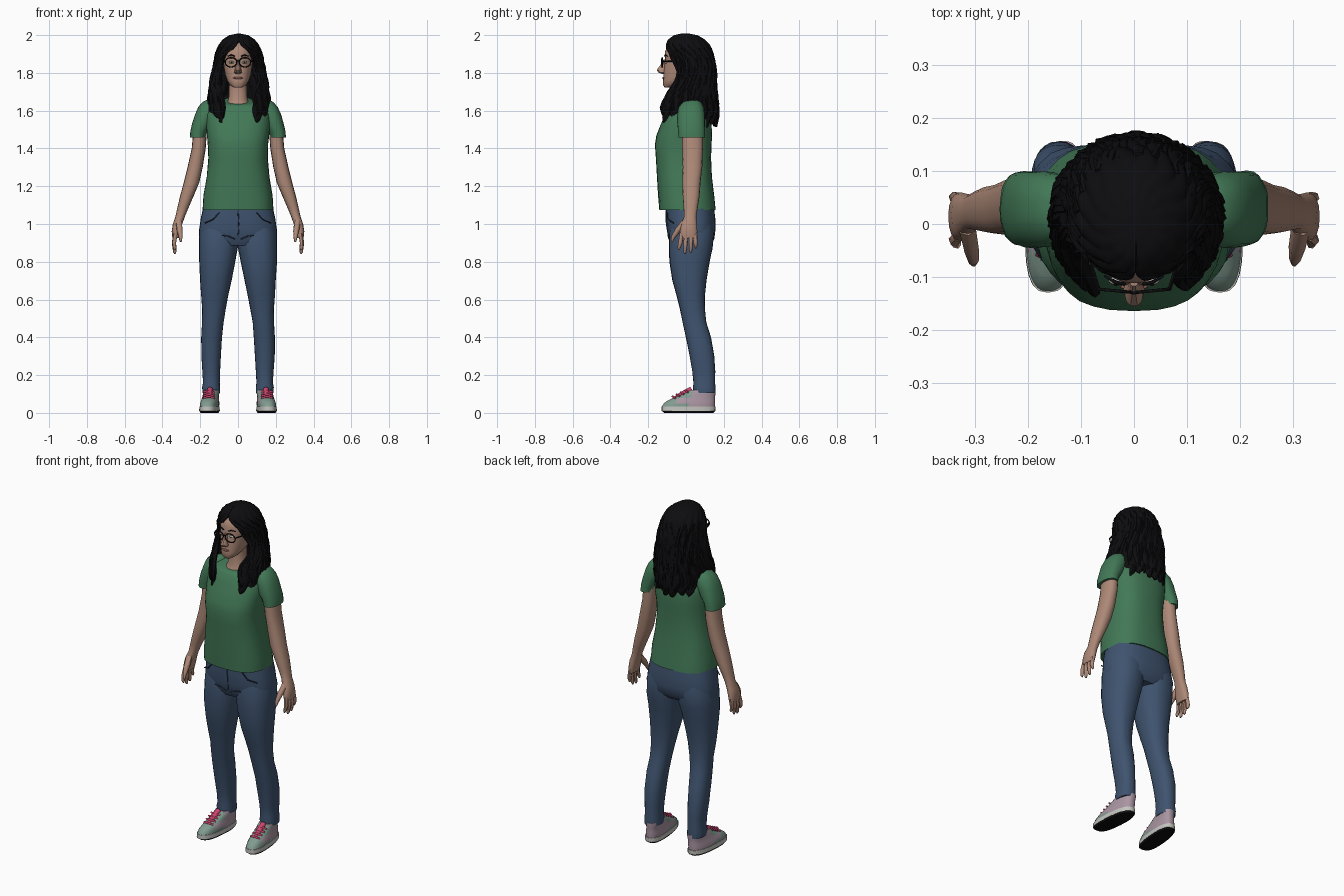
import bpy, bmesh, math, random
from mathutils import Vector

random.seed(4)


def colour(name, r, g, b):
    m = bpy.data.materials.new(name)
    m.diffuse_color = (r, g, b, 1)
    return m


SKIN = colour("skin", .42, .25, .185)
HAIR = colour("black", .004, .004, .005)
SHIRT = colour("green_cloth", .055, .19, .095)
DENIM = colour("denim", .05, .088, .16)
SEAM = colour("dark_denim", .025, .045, .085)
SAGE = colour("sage", .22, .33, .28)
MAUVE = colour("mauve", .40, .30, .36)
PINK = colour("pink", .62, .06, .16)
SOLE = colour("off_white", .55, .55, .52)
LIPS = colour("lips", .28, .11, .10)


def finish(name, bm, mats, rule=None, angle=40):
    """Turn a bmesh into a named object and colour its faces by a rule."""
    bmesh.ops.recalc_face_normals(bm, faces=bm.faces)
    for f in bm.faces:
        f.smooth = True
        if rule:
            f.material_index = rule(f.calc_center_median())
    me = bpy.data.meshes.new(name)
    bm.to_mesh(me)
    bm.free()
    me.set_sharp_from_angle(angle=math.radians(angle))
    for m in mats:
        me.materials.append(m)
    ob = bpy.data.objects.new(name, me)
    bpy.context.collection.objects.link(ob)
    return ob


def loft(name, rows, mats, n=24, p=2.3, side=1, rule=None, shear=0, wob=0):
    """Stack of rounded rings; row = z, centre x, half width, front y, back y, [tilt]."""
    bm, rings = bmesh.new(), []
    for row in rows:
        z, cx, rx, y0, y1 = row[:5]
        tilt = row[5] if len(row) > 5 else 0
        ring = []
        for i in range(n):
            a = 2 * math.pi * i / n
            c, s = math.cos(a), math.sin(a)
            u = math.copysign(abs(c) ** (2 / p), c)
            v = math.copysign(abs(s) ** (2 / p), s)
            k = 1 + random.uniform(-wob, wob)
            y = (y0 + y1) / 2 + v * k * (y1 - y0) / 2
            x = cx + u * k * rx + shear * (.05 - y)
            ring.append(bm.verts.new((side * x, y, z + tilt * v)))
        rings.append(ring)
    for a, b in zip(rings, rings[1:]):
        for i in range(n):
            j = (i + 1) % n
            bm.faces.new((a[i], a[j], b[j], b[i]))
    bm.faces.new(rings[0])
    bm.faces.new(rings[-1])
    return finish(name, bm, mats, rule)


def tube(name, pts, radii, mat, n=6):
    """Tapered tube along a path."""
    bm, rings = bmesh.new(), []
    pts = [Vector(q) for q in pts]
    for i, q in enumerate(pts):
        d = (pts[min(i + 1, len(pts) - 1)] - pts[max(i - 1, 0)]).normalized()
        e = d.cross(Vector((.2, 1, .1)) if abs(d.y) < .8 else Vector((1, 0, 0))).normalized()
        f = d.cross(e)
        rings.append([bm.verts.new(q + radii[i] * (e * math.cos(t) + f * math.sin(t)))
                      for t in (2 * math.pi * k / n for k in range(n))])
    for a, b in zip(rings, rings[1:]):
        for i in range(n):
            j = (i + 1) % n
            bm.faces.new((a[i], a[j], b[j], b[i]))
    bm.faces.new(rings[0])
    bm.faces.new(rings[-1])
    return finish(name, bm, [mat], angle=60)


def blob(name, loc, size, mat):
    bm = bmesh.new()
    bmesh.ops.create_uvsphere(bm, u_segments=12, v_segments=8, radius=1)
    for v in bm.verts:
        v.co = Vector([v.co[i] * size[i] + loc[i] for i in range(3)])
    return finish(name, bm, [mat], angle=60)


# Head and neck
loft("head", [(1.722, 0, .022, -.112, -.07), (1.735, 0, .042, -.121, -.03), (1.76, 0, .058, -.121, .04),
              (1.79, 0, .068, -.119, .08), (1.83, 0, .075, -.116, .095), (1.87, 0, .079, -.11, .1),
              (1.91, 0, .079, -.112, .1), (1.94, 0, .07, -.098, .09), (1.965, 0, .05, -.07, .07),
              (1.98, 0, .02, -.03, .03)], [SKIN], n=28)
loft("neck", [(1.59, 0, .078, -.092, .06), (1.63, 0, .066, -.074, .055, .012), (1.66, 0, .05, -.054, .05),
              (1.75, 0, .046, -.062, .05)], [SKIN])
loft("nose", [(1.795, 0, .012, -.13, -.1), (1.803, 0, .02, -.148, -.1), (1.815, 0, .018, -.156, -.1),
              (1.84, 0, .011, -.138, -.1), (1.87, 0, .008, -.118, -.1)], [SKIN], n=10)
blob("mouth", (0, -.119, 1.773), (.027, .006, .006), LIPS)

# Eyes, brows and glasses
for s in (1, -1):
    blob("eye", (s * .034, -.107, 1.856), (.014, .008, .007), SOLE)
    blob("pupil", (s * .034, -.113, 1.856), (.005, .004, .005), HAIR)
    tube("brow", [(s * .016, -.114, 1.888), (s * .035, -.11, 1.895), (s * .056, -.098, 1.888)],
         [.003, .004, .002], HAIR)
    ring = [(s * .037 + .031 * math.cos(t), -.126 + .003 * math.cos(t) * s, 1.856 + .025 * math.sin(t))
            for t in (2 * math.pi * k / 18 for k in range(19))]
    tube("glasses_rim", ring, [.0032] * 19, HAIR)
    tube("glasses_temple", [(s * .067, -.124, 1.862), (s * .08, -.08, 1.862), (s * .082, .01, 1.86)],
         [.004] * 3, HAIR)
tube("glasses_bridge", [(-.008, -.128, 1.862), (0, -.131, 1.865), (.008, -.128, 1.862)], [.003] * 3, HAIR)

# Hair outline: z, half width, front y, back y, opening angle
OUTLINE = [(1.998, .012, -.03, .02, 180), (1.99, .05, -.065, .06, 180), (1.97, .08, -.09, .095, 180),
           (1.945, .1, -.1, .12, 172), (1.9, .117, -.1, .138, 145), (1.85, .125, -.09, .147, 132),
           (1.8, .133, -.085, .151, 128), (1.74, .145, -.095, .155, 134), (1.68, .155, -.125, .158, 144),
           (1.62, .157, -.145, .165, 147), (1.57, .15, -.15, .165, 145), (1.535, .14, -.145, .155, 142)]


def hair_point(t, k, out=0.0):
    """Point on the hair at t down its length and k (-1..1) around it."""
    t = min(max(t, 0), 1) * (len(OUTLINE) - 1)
    i = min(int(t), len(OUTLINE) - 2)
    z, rx, y0, y1, amax = [a + (b - a) * (t - i) for a, b in zip(OUTLINE[i], OUTLINE[i + 1])]
    a = math.radians(amax) * k
    return Vector((math.sin(a) * (rx + out) + .004, (y0 + y1) / 2 + math.cos(a) * ((y1 - y0) / 2 + out), z))


# Hair mass with wavy ripples and a ragged lower edge
bm = bmesh.new()
NR, NC = 34, 121
grid = []
for r in range(NR):
    t = r / (NR - 1)
    row = []
    for c in range(NC):
        k = 2 * c / (NC - 1) - 1
        q = hair_point(t, k, -.004 + .006 * min(1, 2 * t) * math.sin(k * 48 + 2.2 * math.sin(t * 17)))
        q.z -= (.03 * math.sin(k * 31) * math.sin(k * 13)) * max(0, t - .8) * 5
        row.append(bm.verts.new(q))
    grid.append(row)
for a, b in zip(grid, grid[1:]):
    for c in range(NC - 1):
        bm.faces.new((a[c], a[c + 1], b[c + 1], b[c]))
bm.faces.new(grid[0])
hair = finish("hair_mass", bm, [HAIR])
shell = hair.modifiers.new("thickness", "SOLIDIFY")
shell.thickness = .02
shell.offset = 0

# Loose wavy locks over the mass
for i in range(46):
    k = -1 + 2 * i / 45
    ph, amp = random.uniform(0, 6.3), random.uniform(.012, .03)
    end = random.uniform(.92, 1)
    path, rad = [], []
    for j in range(15):
        t = .3 + (end - .3) * j / 14
        path.append(hair_point(t, k + amp * math.sin(t * 22 + ph), .004 * math.sin(t * 26 + ph)))
        rad.append(.003 + .010 * math.sin(math.pi * min(1, .08 + .88 * j / 14)) ** .6)
    tube("hair_lock", path, rad, HAIR, 5)

# Shirt body
loft("shirt_body", [(1.075, 0, .188, -.142, .157), (1.15, 0, .183, -.147, .15), (1.25, 0, .166, -.153, .137),
                    (1.35, 0, .157, -.16, .134), (1.42, 0, .16, -.165, .135), (1.47, 0, .165, -.156, .137),
                    (1.53, 0, .17, -.132, .135), (1.58, 0, .17, -.112, .128), (1.62, 0, .15, -.094, .11),
                    (1.643, 0, .11, -.084, .085, .012), (1.652, 0, .072, -.078, .062, .02)],
     [SHIRT], n=32, p=2.6, wob=.008)

for s in (1, -1):
    # Sleeve, arm and hand
    loft("sleeve", [(1.458, .213, .041, -.04, .1, 0), (1.49, .208, .044, -.042, .1), (1.53, .19, .053, -.045, .1),
                    (1.58, .17, .058, -.045, .1), (1.62, .15, .06, -.038, .093), (1.645, .14, .048, -.02, .08),
                    (1.66, .135, .026, .0, .06)], [SHIRT], side=s, wob=.02)
    loft("arm", [(1.5, .2, .036, -.02, .09), (1.4, .208, .037, -.02, .09), (1.3, .227, .04, -.017, .086),
                 (1.22, .246, .041, -.02, .077), (1.15, .27, .036, -.017, .072), (1.09, .29, .03, -.013, .063),
                 (1.04, .306, .025, -.01, .055), (1.0, .32, .025, -.025, .058), (.96, .328, .023, -.032, .06),
                 (.925, .331, .016, -.03, .058)], [SKIN], n=16, side=s)
    for y, tip, z in ((-.022, -.038, .862), (.002, -.006, .842), (.026, .025, .848), (.048, .052, .872)):
        tube("finger", [(s * .331, y, .95), (s * .339, (y + tip) / 2, .9), (s * .335, tip, z + .01), (s * .333, tip, z)],
             [.012, .0115, .009, .004], SKIN)
    tube("thumb", [(s * .315, -.008, 1.01), (s * .308, -.045, .965), (s * .304, -.068, .93), (s * .303, -.076, .905)],
         [.018, .016, .011, .005], SKIN)

    # Trouser leg
    leg = [(.105, .095, .187, .04, .155), (.135, .094, .19, .037, .156), (.16, .097, .185, .04, .154),
           (.22, .095, .188, .034, .155), (.3, .09, .194, .02, .15), (.4, .084, .195, .0, .132),
           (.48, .077, .19, -.018, .108), (.55, .065, .19, -.032, .1), (.62, .052, .195, -.05, .1),
           (.7, .035, .2, -.072, .108), (.8, .014, .206, -.087, .125), (.87, .002, .208, -.09, .14),
           (.95, -.01, .206, -.09, .148), (1.0, .0, .19, -.08, .14)]
    loft("trouser_leg", [(z, (a + b) / 2, (b - a) / 2, c, d) for z, a, b, c, d in leg], [DENIM],
         side=s, wob=.015)
    # Pocket and thigh crease seams
    tube("pocket_seam", [(s * .1, -.1, 1.06), (s * .13, -.096, 1.025), (s * .175, -.066, 1.005)], [.003] * 3, SEAM)
    tube("thigh_crease", [(s * .015, -.09, .92), (s * .05, -.094, .935), (s * .085, -.094, .94)], [.003] * 3, SEAM)

    # Shoe: black tread, pale midsole, two-tone upper
    loft("shoe_tread", [(0, .148, .046, -.115, .145), (.01, .148, .051, -.128, .155)], [HAIR], side=s, p=2.6, shear=.08)
    loft("shoe_midsole", [(.01, .148, .052, -.13, .156), (.034, .148, .051, -.13, .157)], [SOLE], side=s, p=2.6, shear=.08)
    loft("shoe_upper", [(.034, .148, .049, -.127, .153), (.05, .147, .049, -.118, .154), (.065, .146, .046, -.098, .154),
                        (.08, .145, .043, -.065, .154), (.095, .144, .042, -.03, .155), (.11, .143, .041, .0, .157),
                        (.122, .143, .039, .02, .157)], [SAGE, MAUVE], n=36, side=s, p=2.5, shear=.08,
         rule=lambda c: 1 if c.y > .03 or (c.z > .052 and c.y > -.045 and c.z < .08) else 0)
    # Tongue and laces
    tube("shoe_tongue", [(s * .155, -.06, .074), (s * .152, -.015, .098), (s * .148, .03, .124)], [.012, .018, .016], PINK, 8)
    for i in range(4):
        y, z = -.068 + .022 * i, .082 + .0105 * i
        tube("lace", [(s * .154 - .03, y + .012, z - .004), (s * .154, y - .003, z + .005), (s * .154 + .03, y + .012, z - .004)],
             [.005, .006, .005], PINK)

# Trouser hips and fly
loft("trouser_hips", [(.885, 0, .19, -.07, .12), (.92, 0, .207, -.09, .15), (.97, 0, .206, -.1, .156),
                      (1.03, 0, .197, -.105, .155), (1.09, 0, .184, -.105, .148)], [DENIM], n=32, p=2.5)
tube("fly_seam", [(.0, -.107, 1.07), (.004, -.104, 1.0), (0, -.092, .93)], [.003] * 3, SEAM)
